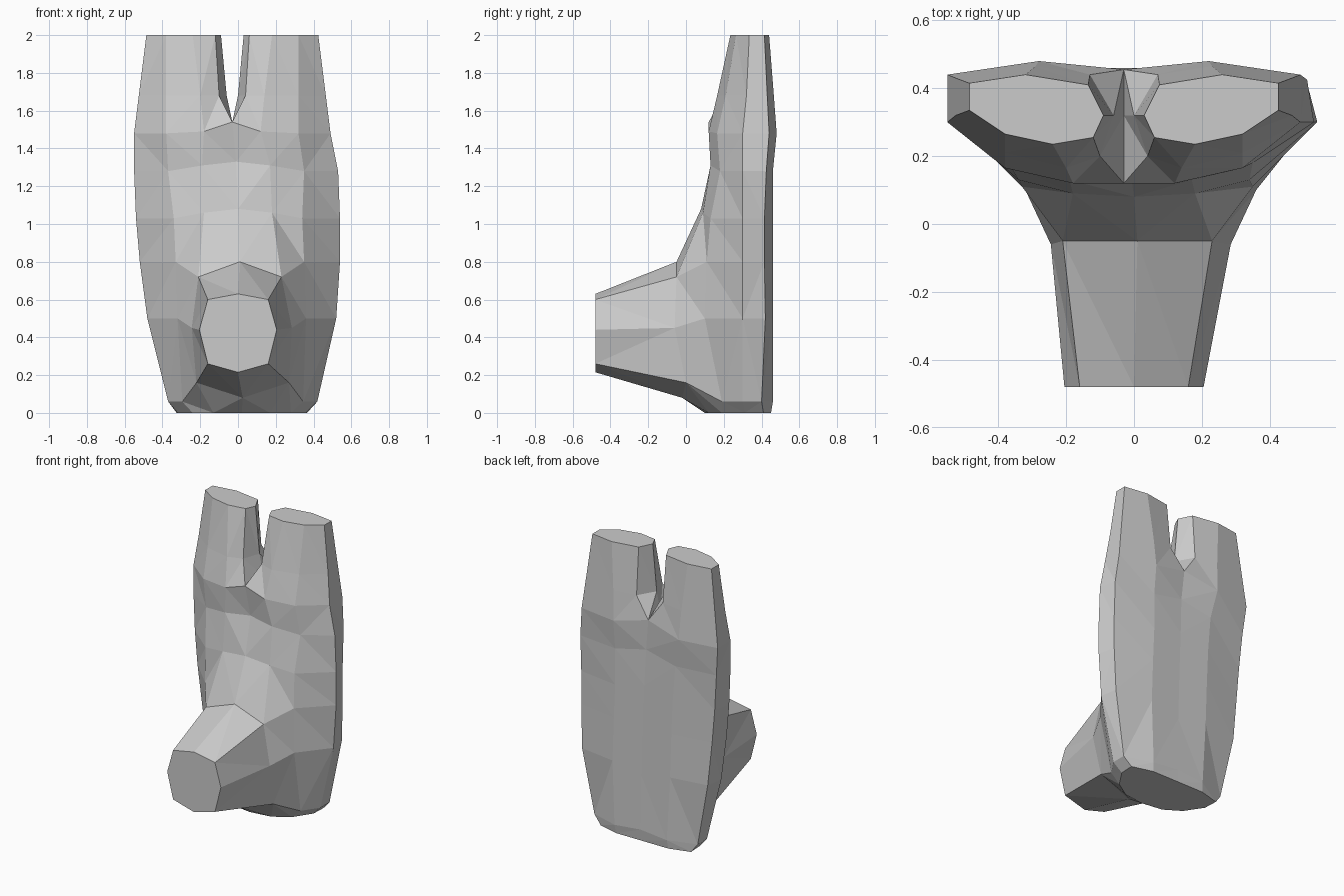
import bpy, bmesh

if "Cube" in bpy.data.objects:
    bpy.data.objects.remove(bpy.data.objects["Cube"])

bm = bmesh.new()


def bridge(a, b, skip=()):
    n = len(a)
    for i in range(n):
        if i not in skip:
            j = (i + 1) % n
            bm.faces.new((a[i], a[j], b[j], b[i]))


# Torso rows: sideways shift, z at centre line, z beside it, z elsewhere,
# then half a cross-section from front centre round to back centre
rows = [
    (.02, 0, 0, 0, [(0, .10), (.15, .12), (.26, .19), (.34, .31), (.345, .41), (.20, .45), (0, .45)]),
    (.025, .08, .16, .06, [(0, -.02), (.245, 0), (.32, .19), (.395, .30), (.395, .40), (.20, .46), (0, .46)]),
    (.02, .45, .45, .50, [(0, -.05), (.265, -.06), (.34, .10), (.50, .30), (.48, .42), (.22, .46), (0, .455)]),
    (.01, .80, .72, .80, [(0, -.05), (.22, -.05), (.34, .11), (.53, .30), (.50, .415), (.22, .46), (0, .455)]),
    (0, 1.08, 1.06, 1.03, [(0, .08), (.18, .09), (.34, .13), (.54, .30), (.51, .415), (.22, .46), (0, .455)]),
    (-.01, 1.33, 1.31, 1.28, [(0, .15), (.18, .13), (.36, .18), (.54, .30), (.52, .425), (.23, .46), (0, .45)]),
    (-.03, 1.54, 1.49, 1.48, [(0, .12), (.15, .12), (.35, .165), (.52, .30), (.52, .44), (.25, .48), (0, .455)]),
]
rings = []
for dx, zc, z1, z, half in rows:
    zs = [zc, z1, z, z, z, z, zc]
    right = [bm.verts.new((dx + x, y, h)) for (x, y), h in zip(half, zs)]
    left = [bm.verts.new((dx - x, y, h)) for (x, y), h in zip(half[1:6], zs[1:6])]
    rings.append(right + left[::-1])
bm.faces.new(rings[0][::-1])
for k in range(len(rings) - 1):
    bridge(rings[k], rings[k + 1], skip=(0, 11) if k in (1, 2) else ())

# Snout: the front centre opening is drawn out to a flat octagon
r1, r2, r3 = rings[1:4]
base = [r3[0], r3[1], r2[1], r1[1], r1[0], r1[11], r2[11], r3[11]]
half = [(0, .63), (.16, .60), (.205, .44), (.16, .26), (0, .215)]
outline = half + [(-x, z) for x, z in half[3:0:-1]]
tip = [bm.verts.new((x, -.48, z)) for x, z in outline]
bridge(base, tip)
bm.faces.new(tip)
bm.verts.remove(r2[0])

# Two upright prongs sharing a crotch line
prong_rows = [
    (1.68, [(.07, .20), (.17, .165), (.35, .21), (.495, .32), (.495, .43), (.26, .465), (.10, .44), (.03, .32)]),
    (2.0, [(.09, .255), (.21, .235), (.35, .265), (.455, .335), (.455, .415), (.29, .44), (.105, .41), (.06, .32)]),
]
top = rings[-1]
crotch = bm.verts.new((-.03, .32, 1.54))
for side in (1, -1):
    ring = [top[(side * i) % 12] for i in range(7)] + [crotch]
    for z, pts in prong_rows:
        nxt = [bm.verts.new((-.03 + side * x, y, z)) for x, y in pts]
        bridge(ring, nxt)
        ring = nxt
    bm.faces.new(ring)

bmesh.ops.triangulate(bm, faces=[f for f in bm.faces if len(f.verts) == 4])
bmesh.ops.recalc_face_normals(bm, faces=bm.faces)
mesh = bpy.data.meshes.new("forked_body")
bm.to_mesh(mesh)
bm.free()
bpy.context.collection.objects.link(bpy.data.objects.new("forked_body", mesh))
